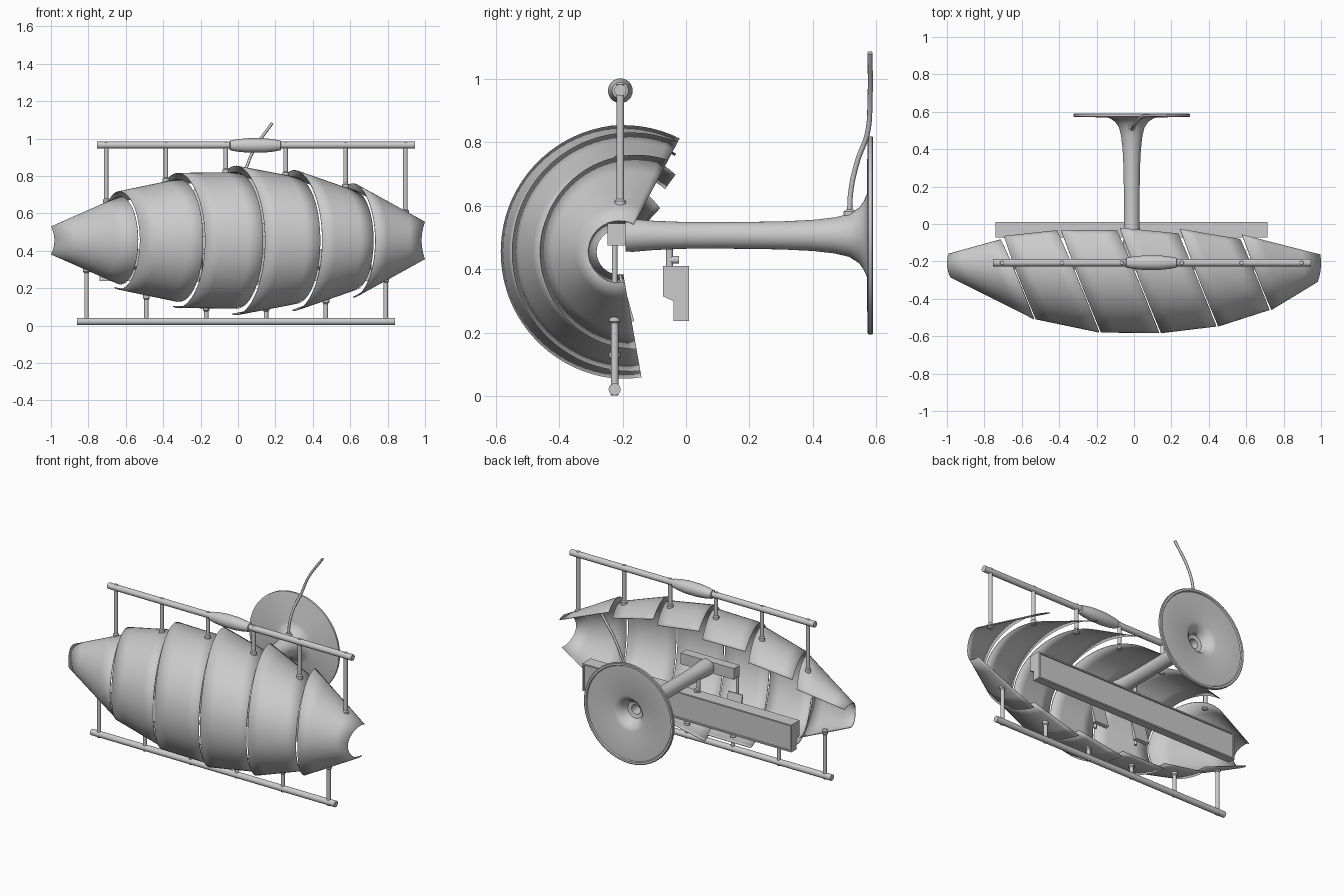
import bpy, bmesh, math
from mathutils import Vector

cube = bpy.data.objects.get("Cube")
if cube:
    bpy.data.objects.remove(cube)

metal = bpy.data.materials.new("grey_metal")
metal.use_nodes = True
metal.diffuse_color = (0.6, 0.6, 0.6, 1)
metal.node_tree.nodes["Principled BSDF"].inputs["Base Color"].default_value = (0.6, 0.6, 0.6, 1)


def finish(name, bm, smooth=True):
    mesh = bpy.data.meshes.new(name)
    bmesh.ops.recalc_face_normals(bm, faces=bm.faces)
    bm.to_mesh(mesh)
    bm.free()
    ob = bpy.data.objects.new(name, mesh)
    bpy.context.collection.objects.link(ob)
    mesh.materials.append(metal)
    if smooth:
        bpy.ops.object.select_all(action='DESELECT')
        ob.select_set(True)
        bpy.context.view_layer.objects.active = ob
        bpy.ops.object.shade_smooth_by_angle(angle=math.radians(35))
    return ob


def lathe(name, origin, axis, profile, sides=24):
    """Revolve (distance along axis, radius) points about an axis."""
    bm = bmesh.new()
    turn = Vector((0, 0, 1)).rotation_difference(Vector(axis))
    rings = []
    for d, r in profile:
        angles = [math.tau * i / sides for i in range(sides)]
        rings.append([bm.verts.new(Vector(origin) + turn @ Vector((r * math.cos(a), r * math.sin(a), d)))
                      for a in angles])
    for a, b in zip(rings, rings[1:]):
        for i in range(sides):
            j = (i + 1) % sides
            bm.faces.new((a[i], a[j], b[j], b[i]))
    bm.faces.new(rings[0])
    bm.faces.new(rings[-1])
    return finish(name, bm)


def rod(name, origin, axis, length, radius, sides=16):
    return lathe(name, origin, axis, [(0, radius), (length, radius)], sides)


def prism(name, outline, x0, x1, inset=False):
    """Extrude a (y, z) outline along x, optionally with a recessed back panel."""
    bm = bmesh.new()
    face = bm.faces.new([bm.verts.new((x0, y, z)) for y, z in outline])
    ext = bmesh.ops.extrude_face_region(bm, geom=[face])
    bmesh.ops.translate(bm, verts=[v for v in ext["geom"] if isinstance(v, bmesh.types.BMVert)],
                        vec=(x1 - x0, 0, 0))
    bmesh.ops.recalc_face_normals(bm, faces=bm.faces)
    if inset:
        back = max(bm.faces, key=lambda f: f.calc_center_median().y)
        bmesh.ops.inset_individual(bm, faces=[back], thickness=0.012, depth=0)
        bmesh.ops.inset_individual(bm, faces=[back], thickness=0.001, depth=-0.008)
    return finish(name, bm, False)


def box(name, x, y, z):
    return prism(name, [(y[0], z[0]), (y[1], z[0]), (y[1], z[1]), (y[0], z[1])], x[0], x[1])


# Shade: six slanted, slightly overlapping shells of a spindle
AXIS_Y, AXIS_Z, SLANT = -0.21, 0.455, 0.4
SPINDLE = [(-1, .075), (-.705, .215), (-.53, .30), (-.19, .37), (0, .38),
           (.13, .375), (.44, .34), (.73, .25), (1, .1)]


def spindle_radius(x):
    x = max(-1, min(1, x))
    for (xa, ra), (xb, rb) in zip(SPINDLE, SPINDLE[1:]):
        if x <= xb:
            return ra + (rb - ra) * (x - xa) / (xb - xa)


def shell_point(cut, phi, flare):
    if abs(cut) == 1:
        x = cut * (1 - 0.018 * math.cos(phi) ** 2)
        r = spindle_radius(cut)
    else:
        r = spindle_radius(cut)
        for _ in range(12):
            x = cut + SLANT * r * math.cos(phi)
            r = spindle_radius(x)
        r += flare * (1 - math.cos(phi))
        x += 0.005 * (1 if flare > 0 else -1)
    return (x, AXIS_Y - r * math.cos(phi), AXIS_Z + r * math.sin(phi))


cuts = [-1, -0.65, -0.33, -0.01, 0.31, 0.63, 1]
top_angles = [133, 126, 120, 118, 118, 118]
STEPS, ROWS = 48, 4
for n, top in enumerate(top_angles):
    bm = bmesh.new()
    grid = []
    for i in range(STEPS + 1):
        phi = math.radians(-100 + (top + 100) * i / STEPS)
        a = Vector(shell_point(cuts[n], phi, 0.02))
        b = Vector(shell_point(cuts[n + 1], phi, -0.015))
        grid.append([bm.verts.new(a.lerp(b, k / ROWS)) for k in range(ROWS + 1)])
    for p, q in zip(grid, grid[1:]):
        for k in range(ROWS):
            bm.faces.new((p[k], p[k + 1], q[k + 1], q[k]))
    shell = finish(f"shade_shell_{n + 1}", bm)
    solid = shell.modifiers.new("thickness", 'SOLIDIFY')
    solid.thickness = 0.004

# Long rails above and below the shade, each on six posts
rod("top_rail", (-0.755, -0.207, 0.965), (1, 0, 0), 1.7, 0.019)
rod("bottom_rail", (-0.86, -0.225, 0.022), (1, 0, 0), 1.7, 0.019)
for i in range(6):
    for label, x, y, rail, side in (("top", -0.705, -0.207, 0.965, 1),
                                    ("bottom", -0.81, -0.225, 0.022, -1)):
        x += 0.32 * i
        foot = AXIS_Z + side * (spindle_radius(x) - 0.012)
        length = abs(rail - foot) + 0.02
        lathe(f"{label}_post_{i + 1}", (x, y, foot), (0, 0, side),
              [(-.012, .012), (-.006, .018), (.014, .018), (.02, .012), (length - .004, .012),
               (length - .004, .014), (length, .01)], 16)

# Grip on the top rail
lathe("rail_grip", (-0.045, -0.207, 0.963), (1, 0, 0),
      [(0, .019), (.004, .026), (.04, .033), (.1, .039), (.18, .039), (.235, .033), (.272, .026), (.276, .019)])

# Wall plate and arm, with a funnel in the back of the plate
CENTER = (-0.012, 0, 0.507)
lathe("wall_plate_and_arm", CENTER, (0, 1, 0),
      [(-.19, .05), (-.17, .052), (-.1, .046), (0, .042), (.15, .042), (.3, .044), (.4, .049), (.47, .057),
       (.515, .068), (.545, .087), (.56, .108), (.57, .13), (.572, .305), (.575, .312), (.587, .312),
       (.59, .308), (.59, .296), (.583, .292), (.583, .11), (.575, .09), (.555, .07), (.52, .053),
       (.515, .03), (.45, .028)], 48)

# Cord rising out of the arm
lathe("cord_collar", (-0.01, 0.517, 0.56), (0, 0, 1), [(0, .02), (.022, .02), (.028, .012)], 16)
curve = bpy.data.curves.new("cord", 'CURVE')
curve.dimensions = '3D'
curve.bevel_depth = 0.008
curve.bevel_resolution = 2
curve.use_fill_caps = True
path = [(-.01, .515, .57), (-.005, .52, .65), (.01, .54, .74), (.04, .572, .83), (.085, .58, .94), (.183, .58, 1.083)]
spline = curve.splines.new('BEZIER')
spline.bezier_points.add(len(path) - 1)
for point, co in zip(spline.bezier_points, path):
    point.co = co
    point.handle_left_type = point.handle_right_type = 'AUTO'
cord = bpy.data.objects.new("cord", curve)
bpy.context.collection.objects.link(cord)
curve.materials.append(metal)

# Long lamp housing behind the shade and its hanger
prism("lamp_housing", [(-.072, .41), (-.072, .315), (-.04, .30), (-.04, .238), (.01, .238), (.01, .41)],
      -0.74, 0.715, True)
rod("housing_hanger", (-0.05, -0.052, 0.405), (0, 0, 1), 0.09, 0.011)
rod("hanger_knob", (-0.05, -0.052, 0.43), (0, 1, 0), 0.03, 0.012)

# Cross bar at the arm end, with two hanging stems and tilted tabs
box("cross_bar", (-0.2, 0.17), (-0.248, -0.19), (0.475, 0.545))
for side, x in (("left", 0.1), ("right", -0.2)):
    rod(f"{side}_stem", (x, -0.225, 0.235), (0, 0, 1), 0.245, 0.009)
    prism(f"{side}_tab", [(-.212, .385), (-.205, .385), (-.163, .237), (-.185, .232)], x - 0.05, x + 0.05)
